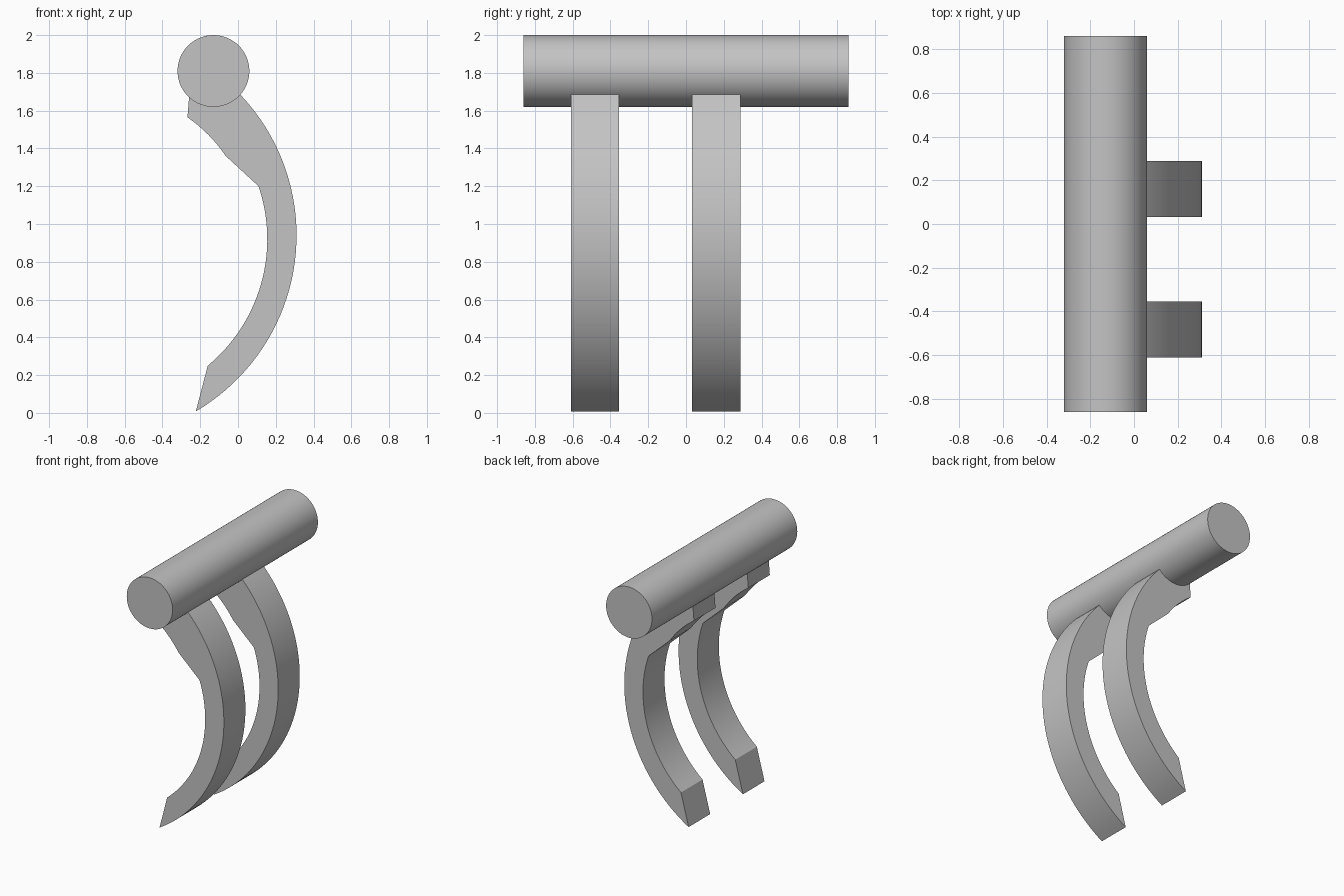
import bpy, bmesh, math

cube = bpy.data.objects.get("Cube")
if cube:
    bpy.data.objects.remove(cube)

grey = bpy.data.materials.new("plain grey")
grey.use_nodes = True
COLOUR = (0.55, 0.55, 0.55, 1)
grey.diffuse_color = COLOUR
grey.node_tree.nodes["Principled BSDF"].inputs["Base Color"].default_value = COLOUR


def finish(obj, name):
    obj.name = name
    obj.data.materials.append(grey)
    bpy.ops.object.select_all(action="DESELECT")
    obj.select_set(True)
    bpy.context.view_layer.objects.active = obj
    bpy.ops.object.shade_smooth_by_angle(angle=math.radians(25))


def arc(cx, cz, radius, z_start, z_end, steps):
    """Points on the right-hand side of a circle between two heights."""
    a = math.asin((z_start - cz) / radius)
    b = math.asin((z_end - cz) / radius)
    angles = [a + (b - a) * i / steps for i in range(steps + 1)]
    return [(cx + radius * math.cos(t), cz + radius * math.sin(t)) for t in angles]


# Round crossbar
bpy.ops.mesh.primitive_cylinder_add(vertices=96, radius=0.19, depth=1.72,
                                    location=(-0.13, 0, 1.81),
                                    rotation=(math.pi / 2, 0, 0))
finish(bpy.context.object, "crossbar")

# Hook outline: outer curve, stepped-in throat, inner curve, slanted tip
outline = arc(-0.771, 0.94, 1.081, 0.008, 1.70, 40)
outline += [(0.0, 1.76), (-0.252, 1.76)]
outline += arc(-0.715, 0.92, 0.785, 1.565, 1.36, 8)
outline += arc(-0.715, 0.92, 0.87, 1.20, 0.25, 28)


def hook(name, y_front, y_back):
    bm = bmesh.new()
    face = bm.faces.new([bm.verts.new((x, y_front, z)) for x, z in outline])
    swept = bmesh.ops.extrude_face_region(bm, geom=[face])["geom"]
    verts = [v for v in swept if isinstance(v, bmesh.types.BMVert)]
    bmesh.ops.translate(bm, verts=verts, vec=(0, y_back - y_front, 0))
    bmesh.ops.recalc_face_normals(bm, faces=bm.faces)
    mesh = bpy.data.meshes.new(name)
    bm.to_mesh(mesh)
    bm.free()
    obj = bpy.data.objects.new(name, mesh)
    bpy.context.collection.objects.link(obj)
    finish(obj, name)


# Two matching hooks, set off-centre along the bar
for name, y in (("front_hook", -0.61), ("back_hook", 0.033)):
    hook(name, y, y + 0.255)
